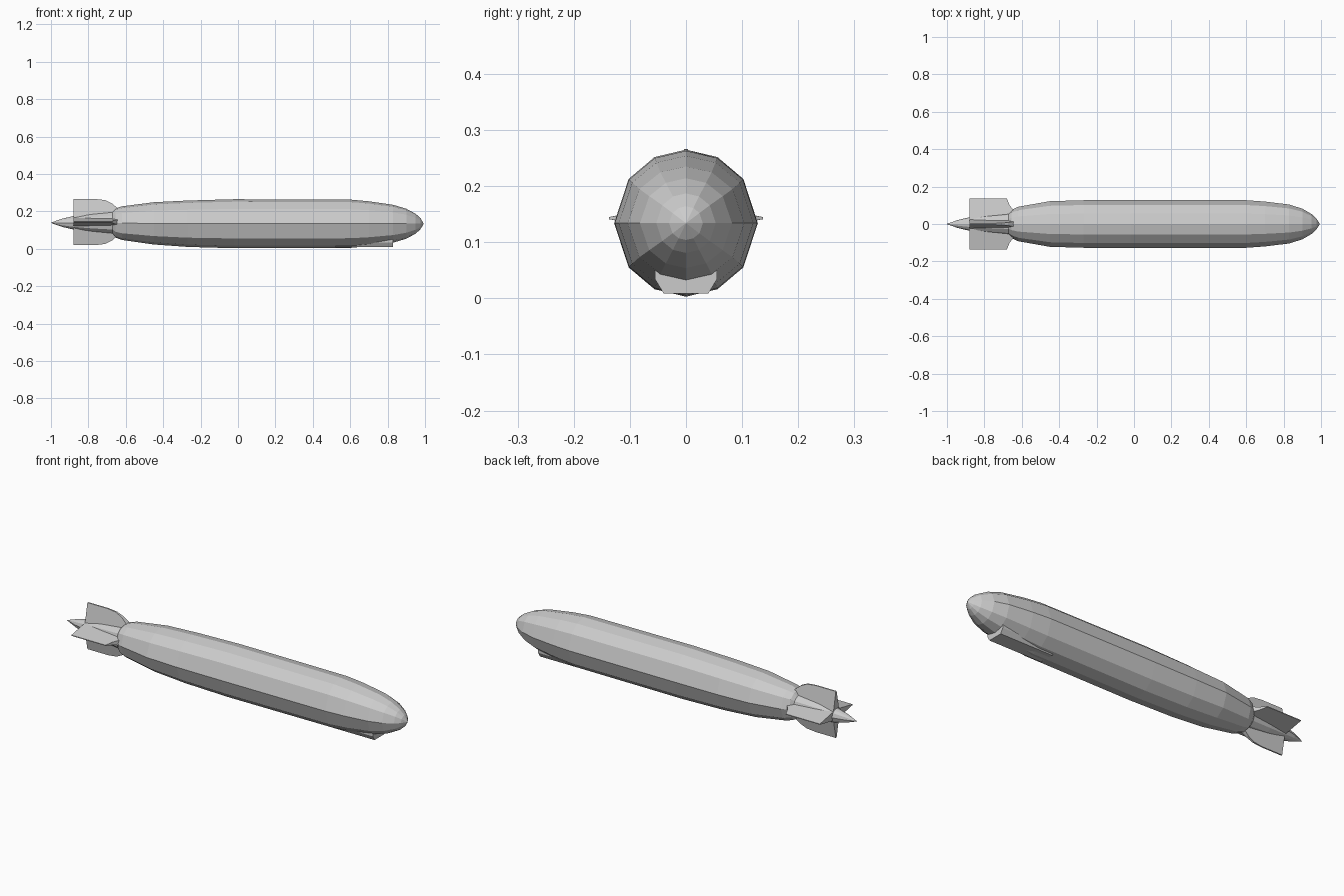
import bpy, bmesh, math

if "Cube" in bpy.data.objects:
    bpy.data.objects.remove(bpy.data.objects["Cube"])

ZC = 0.134
# 12-sided cross-section, angles measured from the top
ANG = [0, 26, 53, 90, 127, 154, 180, 206, 233, 270, 307, 334]


def make(name, verts, faces):
    me = bpy.data.meshes.new(name)
    me.from_pydata(verts, [], faces)
    bm = bmesh.new()
    bm.from_mesh(me)
    bmesh.ops.recalc_face_normals(bm, faces=bm.faces)
    bm.to_mesh(me)
    bm.free()
    ob = bpy.data.objects.new(name, me)
    bpy.context.collection.objects.link(ob)
    return ob


def loft(name, rings, closed_ends=True):
    n = len(rings[0])
    verts = [v for r in rings for v in r]
    faces = [(i * n + j, i * n + (j + 1) % n, (i + 1) * n + (j + 1) % n, (i + 1) * n + j)
             for i in range(len(rings) - 1) for j in range(n)]
    faces += [tuple(range(n)), tuple(range(len(verts) - n, len(verts)))]
    return make(name, verts, faces)


def body(name, profile):
    # profile entries: x, half width, half height, centre height
    rings = []
    for x, w, h, zc in profile:
        rings.append([(x, w * math.sin(math.radians(a)), zc + h * math.cos(math.radians(a)))
                      for a in ANG])
    return loft(name, rings)


# main envelope
body("hull", [
    (-0.675, 0.055, 0.055, 0.139), (-0.655, 0.075, 0.078, 0.138), (-0.62, 0.092, 0.090, 0.137),
    (-0.45, 0.122, 0.113, 0.136), (-0.27, 0.127, 0.124, ZC), (-0.02, 0.128, 0.131, ZC),
    (0.60, 0.127, 0.129, ZC), (0.70, 0.120, 0.120, ZC), (0.83, 0.104, 0.101, ZC),
    (0.90, 0.082, 0.080, ZC), (0.95, 0.053, 0.053, ZC), (0.975, 0.030, 0.030, ZC),
    (0.993, 0.001, 0.001, ZC)])

# tail cone
body("tail_cone", [
    (-1.0, 0.001, 0.001, 0.139), (-0.94, 0.022, 0.022, 0.139), (-0.88, 0.036, 0.036, 0.139),
    (-0.78, 0.050, 0.050, 0.139), (-0.65, 0.062, 0.062, 0.139)])


# wedge-section fins: thick root, thin tip
def fin(name, angle, outline):
    c, s = math.cos(angle), math.sin(angle)
    sides = []
    for sign in (-1, 1):
        ring = []
        for x, r in outline:
            t = sign * (0.028 - 0.026 * min(1, r / 0.13))
            ring.append((x, r * s + t * c, 0.143 + r * c - t * s))
        sides.append(ring)
    loft(name, sides)


vertical = [(-0.88, 0.0), (-0.88, 0.123), (-0.76, 0.123), (-0.71, 0.117),
            (-0.675, 0.10), (-0.645, 0.075), (-0.645, 0.0)]
horizontal = [(-0.88, 0.0), (-0.88, 0.137), (-0.68, 0.137), (-0.665, 0.10),
              (-0.645, 0.075), (-0.645, 0.0)]
fin("top_fin", 0, vertical)
fin("right_fin", math.pi / 2, horizontal)
fin("bottom_fin", math.pi, vertical)
fin("left_fin", 3 * math.pi / 2, horizontal)

# control gondola under the nose
section = [(-0.055, 0.065), (-0.055, 0.034), (-0.040, 0.009),
           (0.040, 0.009), (0.055, 0.034), (0.055, 0.065)]
loft("gondola", [[(x, y, z) for y, z in section] for x in (0.52, 0.828)])
